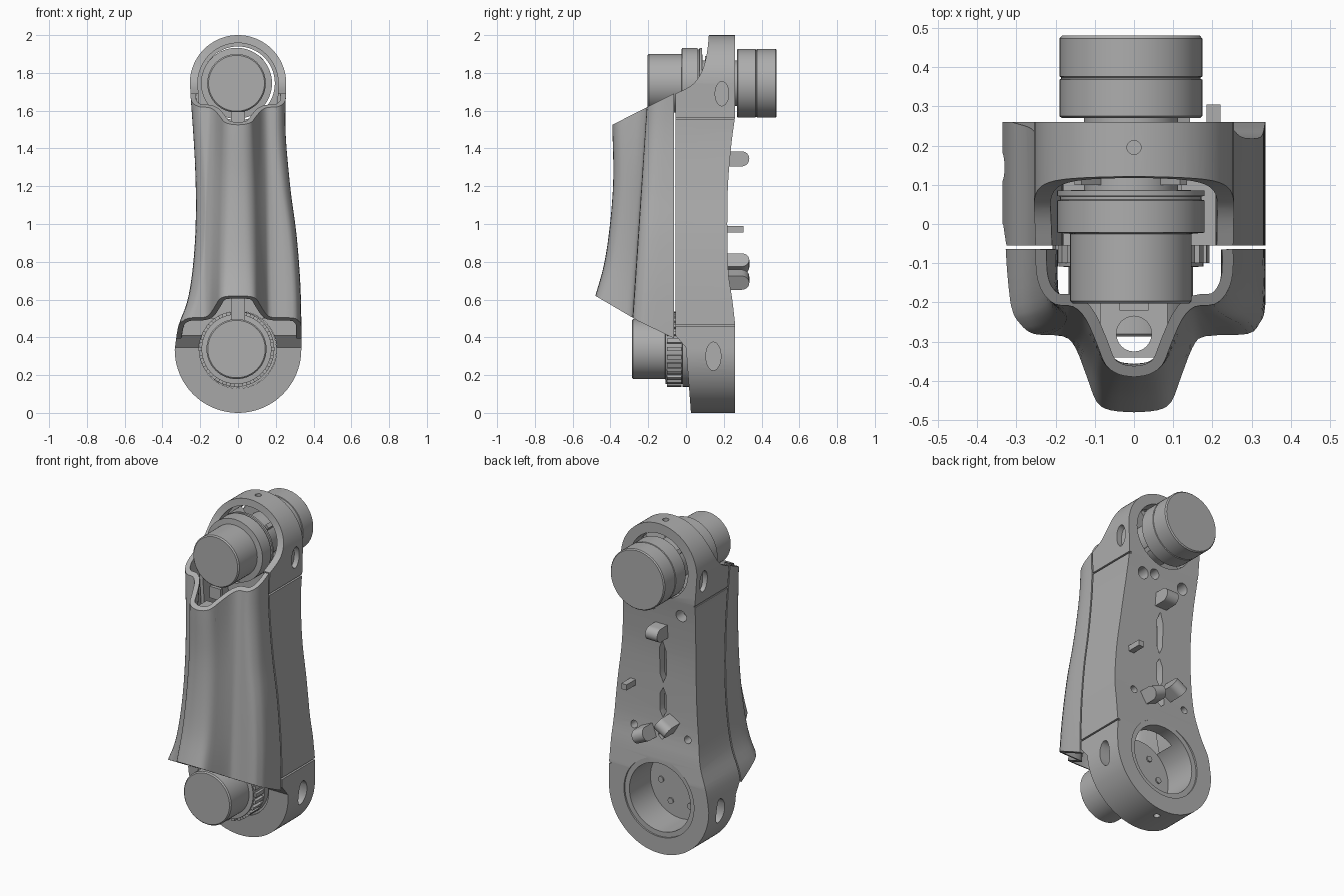
import bpy, bmesh, math
from mathutils import Vector

if "Cube" in bpy.data.objects:
    bpy.data.objects.remove(bpy.data.objects["Cube"])

grey = bpy.data.materials.new("light grey")
grey.use_nodes = True
grey.diffuse_color = (0.42, 0.42, 0.42, 1)
grey.node_tree.nodes["Principled BSDF"].inputs["Base Color"].default_value = (0.42, 0.42, 0.42, 1)

TOP_Z, TOP_R, LOW_Z, LOW_R = 1.745, 0.255, 0.335, 0.335


# ---------- helpers ----------
def make(name, bm):
    bmesh.ops.recalc_face_normals(bm, faces=bm.faces)
    mesh = bpy.data.meshes.new(name)
    bm.to_mesh(mesh)
    bm.free()
    ob = bpy.data.objects.new(name, mesh)
    bpy.context.collection.objects.link(ob)
    mesh.materials.append(grey)
    return ob


def activate(ob):
    bpy.ops.object.select_all(action="DESELECT")
    ob.select_set(True)
    bpy.context.view_layer.objects.active = ob


def smooth(ob, angle=32):
    activate(ob)
    bpy.ops.object.shade_smooth_by_angle(angle=math.radians(angle))
    return ob


def boolean(ob, cutter, operation="DIFFERENCE"):
    cutter.hide_render = True
    activate(ob)
    mod = ob.modifiers.new("cut", "BOOLEAN")
    mod.operation, mod.object, mod.solver = operation, cutter, "EXACT"
    bpy.ops.object.modifier_apply(modifier=mod.name)
    bpy.data.objects.remove(cutter)


def loft(name, rings):
    """Closed rings of points joined by quads, capped at both ends."""
    bm = bmesh.new()
    vs = [[bm.verts.new(p) for p in ring] for ring in rings]
    n = len(vs[0])
    for a, b in zip(vs, vs[1:]):
        for i in range(n):
            bm.faces.new((a[i], a[(i + 1) % n], b[(i + 1) % n], b[i]))
    bm.faces.new(vs[0])
    bm.faces.new(vs[-1])
    return make(name, bm)


def prism(name, pts, a, b, axis="y"):
    place = (lambda p, d: (p[0], d, p[1])) if axis == "y" else (lambda p, d: (d, p[0], p[1]))
    return loft(name, [[place(p, d) for p in pts] for d in (a, b)])


def arc(cx, cz, r, a0, a1, n=40):
    return [(cx + r * math.cos(math.radians(a0 + (a1 - a0) * i / n)),
             cz + r * math.sin(math.radians(a0 + (a1 - a0) * i / n))) for i in range(n + 1)]


def lathe(name, x, z, profile, n=56):
    """Turned part along y; profile is (radius, y)."""
    return loft(name, [[(px, y, pz) for px, pz in arc(x, z, r, 0, 360 * (n - 1) / n, n - 1)]
                       for r, y in profile])


def rod(name, x, z, r, y0, y1, n=40):
    return lathe(name, x, z, [(r, y0), (r, y1)], n)


def box(name, centre, size):
    x, y, z = centre
    a, b, c = (s / 2 for s in size)
    return prism(name, [(x - a, z - c), (x + a, z - c), (x + a, z + c), (x - a, z + c)], y - b, y + b)


def spline(pts, n=5):
    """Smooth curve through 2D points."""
    p = [Vector(q) for q in [pts[0], *pts, pts[-1]]]
    out = []
    for a, b, c, d in zip(p, p[1:], p[2:], p[3:]):
        for i in range(n):
            t = i / n
            out.append(0.5 * (2 * b + (c - a) * t + (2 * a - 5 * b + 4 * c - d) * t * t
                              + (3 * b - a - 3 * c + d) * t ** 3))
    return [tuple(q) for q in out] + [pts[-1]]


def at(table, z):
    """Value of a (value, z) curve at height z."""
    for (v0, z0), (v1, z1) in zip(table, table[1:]):
        if z <= z1:
            return v0 + (v1 - v0) * max(0, z - z0) / (z1 - z0)
    return table[-1][0]


# ---------- outline of the arm ----------
right = spline([(LOW_R, LOW_Z), (0.334, 0.5), (0.328, 0.7), (0.308, 0.95), (0.275, 1.2), (0.25, 1.5), (TOP_R, TOP_Z)])
left = spline([(LOW_R, LOW_Z), (0.315, 0.46), (0.265, 0.6), (0.235, 0.8), (0.222, 1.05), (0.228, 1.35), (TOP_R, TOP_Z)])
outline = (right + arc(0, TOP_Z, TOP_R, 0, 180)[1:-1] + [(-x, z) for x, z in reversed(left)]
           + arc(0, LOW_Z, LOW_R, 180, 360)[1:-1])

# ---------- main body: outline cut to the side profile, then hollowed ----------
body = prism("arm_body", outline, -0.5, 0.5)
back = spline([(0.26, 0.47), (0.245, 0.6), (0.222, 0.78), (0.22, 1.15), (0.238, 1.4), (0.26, 1.57)])
front = spline([(0.125, 2.05), (0.11, 1.9), (0.08, 1.8), (0.03, 1.735), (-0.055, 1.69)])
side = [(0.03, -0.05), (0.26, -0.05)] + back + [(0.26, 2.05)] + front + [(-0.055, 0.41), (0, 0.345)]
boolean(body, prism("side_cutter", side, -0.6, 0.6, "x"), "INTERSECT")

wall = 0.042
zs = [0.5 + (TOP_Z - 0.5) * i / 24 for i in range(25)]
cavity = ([(at(right, z) - wall, z) for z in zs] + arc(0, TOP_Z, TOP_R - wall, 0, 180)[1:-1]
          + [(wall - at(left, z), z) for z in reversed(zs)])
boolean(body, prism("cavity_cutter", cavity, -0.6, 0.175))
boolean(body, rod("top_bore", 0, TOP_Z, 0.195, -0.5, 0.5, 64))
boolean(body, lathe("low_bore", 0, LOW_Z, [(0.205, -0.5), (0.205, 0.25), (0.235, 0.25), (0.235, 0.5)], 64))

# Round side holes, ring holes and panel seams
for s in (-1, 1):
    for y, z, ry, rz in ((0.145, 0.3, 0.04, 0.075), (0.19, 1.69, 0.036, 0.065)):
        oval = [(y + ry * u, z + rz * v) for u, v in arc(0, 0, 1, 0, 345, 23)]
        boolean(body, prism("side_hole", oval, s * 0.22, s * 0.5, "x"))
    boolean(body, box("low_seam", (s * 0.375, 0.1, 0.463), (0.11, 0.5, 0.01)))
    boolean(body, box("top_seam", (s * 0.285, 0.1, 1.557), (0.1, 0.5, 0.01)))
for z0, z1 in ((-0.1, 0.06), (1.97, 2.1)):
    boolean(body, loft("pin_hole", [[(x, y, z) for x, y in arc(0, 0.195, 0.018, 0, 345, 23)] for z in (z0, z1)]))

# Openings in the back wall
for x, z, r in ((-0.14, 1.47, 0.035), (0.14, 1.47, 0.035), (0.06, 1.49, 0.03), (-0.17, 0.72, 0.022), (0.19, 0.72, 0.022)):
    boolean(body, rod("round_opening", x, z, r, 0.1, 0.4, 24))
for z, w, h in ((1.15, 0.022, 0.13), (0.9, 0.02, 0.09), (0.73, 0.025, 0.05)):
    diamond = [(0, z - h), (w, z - h * 0.6), (w, z + h * 0.6), (0, z + h), (-w, z + h * 0.5), (-w, z - h * 0.6)]
    boolean(body, prism("slot_opening", diamond, 0.1, 0.4))
smooth(body)

# ---------- front cover: lofted shell with a central ridge ----------
ridge = spline([(-0.6, 0.25), (-0.48, 0.62), (-0.422, 0.85), (-0.386, 1.2), (-0.39, 1.53), (-0.39, 1.8)])


def cover_ring(z):
    f, t = at(ridge, z), (1.7 - z) / 1.25
    s, r = -0.205 - 0.085 * t, 0.118 + 0.03 * t

    def half(w):
        return [(w, -0.064), (w, s + 0.08), (w - 0.014, s + 0.035), (w - 0.045, s + 0.006), (r + 0.035, s),
                (r + 0.003, s - 0.03), (r - 0.025, (s + f) / 2), (r - 0.05, f + 0.03), (r - 0.085, f + 0.006), (0, f)]

    pts = half(at(right, z))
    outer = [Vector(p) for p in spline(pts, 3) + [(-x, y) for x, y in reversed(spline(half(at(left, z)), 3))][1:]]
    inner = []
    for i, p in enumerate(outer):
        d = (outer[min(i + 1, len(outer) - 1)] - outer[max(i - 1, 0)]).normalized()
        inner.append(p + Vector((d.y, -d.x)) * 0.028)
    return [(p.x, p.y, z) for p in outer + inner[::-1]]


cover = loft("front_cover", [cover_ring(0.3 + 1.45 * i / 36) for i in range(37)])
clip = [(0, 1.72), (-0.064, 1.69), (-0.2, 1.622), (-0.39, 1.525), (-0.7, 1.37), (-0.7, 0.76), (-0.48, 0.62),
        (-0.25, 0.485), (-0.064, 0.395), (0, 0.36)]
boolean(cover, prism("cover_clip", clip, -0.6, 0.6, "x"), "INTERSECT")
smooth(cover)

# ---------- motors ----------
X = -0.008
smooth(lathe("upper_front_motor", X, TOP_Z, [(0.148, -0.203), (0.155, -0.196), (0.155, -0.025), (0.188, -0.022),
             (0.188, 0.06), (0.18, 0.062), (0.18, 0.07), (0.188, 0.072), (0.188, 0.085), (0.12, 0.087), (0.12, 0.27)]))
smooth(lathe("upper_back_motor", X, TOP_Z, [(0.176, 0.27), (0.182, 0.275), (0.182, 0.368), (0.178, 0.37), (0.178, 0.374),
             (0.182, 0.376), (0.182, 0.473), (0.176, 0.48)]))
smooth(lathe("lower_front_motor", X, 0.338, [(0.152, -0.287), (0.159, -0.28), (0.159, -0.11), (0.185, -0.108),
             (0.185, -0.02), (0.2, -0.018), (0.2, 0.04)]))
for i in range(28):
    a = 2 * math.pi * i / 28
    tooth = box("gear_tooth", (0, -0.062, 0), (0.022, 0.075, 0.03))
    tooth.location = (X + 0.185 * math.sin(a), 0, 0.338 + 0.185 * math.cos(a))
    tooth.rotation_euler.y = a
smooth(lathe("lower_bore_plate", 0, LOW_Z, [(0.204, 0.02), (0.204, 0.05)]))
for i in range(6):
    px, pz = arc(0, LOW_Z, 0.13, 0, 300, 5)[i]
    smooth(rod("plate_bolt", px, pz, 0.018, 0.045, 0.058, 16))
for i in range(4):
    px, pz = arc(X, TOP_Z, 0.15, 45, 315, 3)[i]
    fin = box("hub_fin", (0, 0.16, 0), (0.08, 0.12, 0.025))
    fin.location = (px, 0, pz)
    fin.rotation_euler.y = -math.radians(45 + 90 * i)

# ---------- cable guide inside the cover ----------
for z in (0.66, 1.47):
    guide = box("cable_guide", (0, -0.26, z), (0.17, 0.16, 0.02))
    boolean(guide, loft("guide_hole", [[(x, y, h) for x, y in arc(0, -0.28, 0.045, 0, 345, 23)]
                                       for h in (z - 0.1, z + 0.1)]))
box("lower_tab", (0, -0.2, 0.55), (0.075, 0.02, 0.16))
box("upper_tab", (0, -0.21, 1.56), (0.075, 0.02, 0.07))

# ---------- pegs on the back ----------
for name, x, z, tilt in (("upper_hook", 0.0, 1.345, 0), ("lower_hook_left", 0.09, 0.705, 25), ("lower_hook_right", -0.06, 0.79, -30)):
    shape = [(0.0, -0.04), (0.0, 0.04)] + arc(0.09, 0, 0.04, 90, -90, 12)
    hook = prism(name, shape, -0.04, 0.04, "x")
    hook.location = (x, 0.205, z)
    hook.rotation_euler.y = math.radians(tilt)
    smooth(hook)
box("locating_pin", (0.203, 0.25, 0.972), (0.036, 0.11, 0.034))
